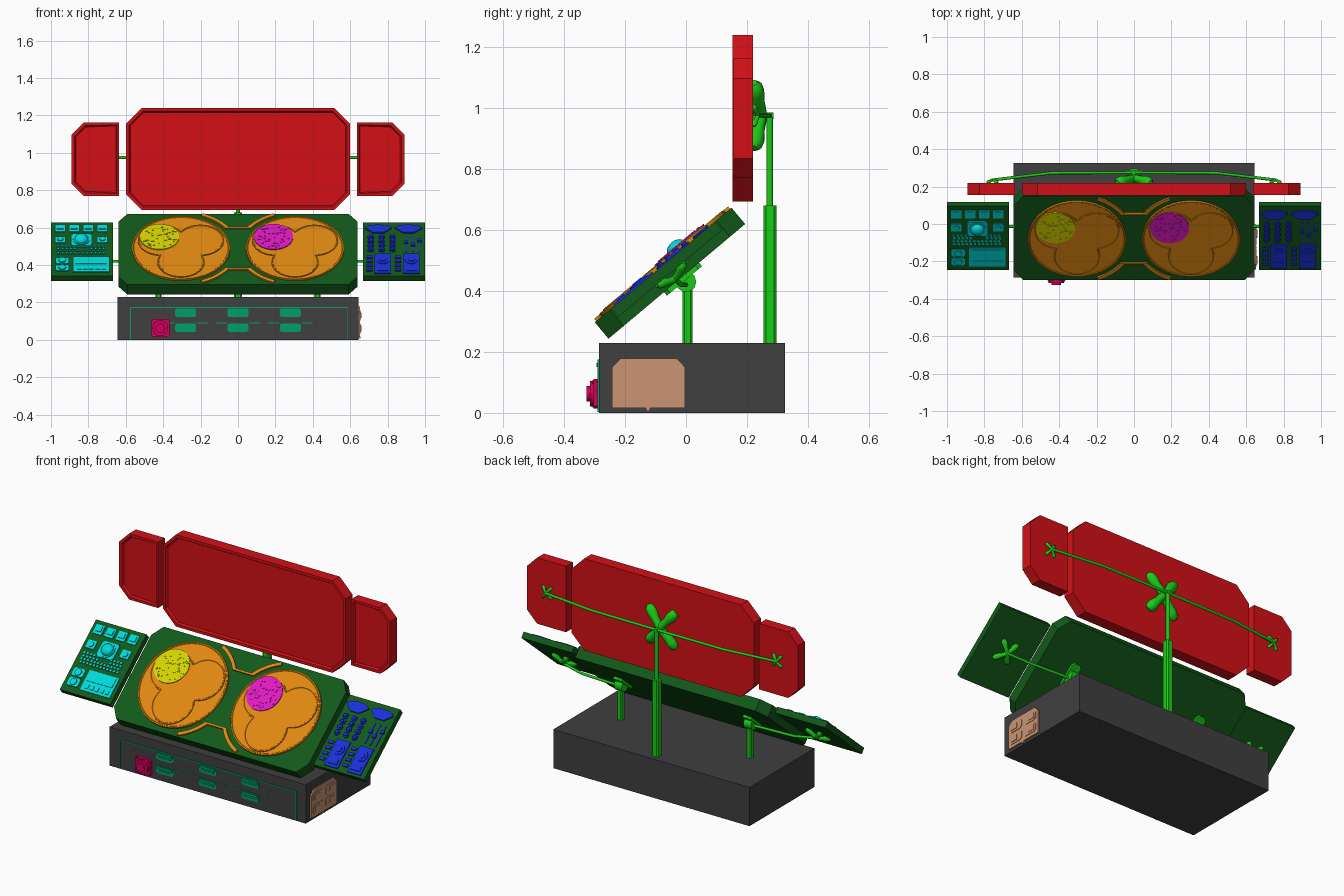
import bpy, bmesh, math, random
from math import radians, sin, cos, sqrt
from mathutils import Matrix, Vector

if "Cube" in bpy.data.objects:
    bpy.data.objects.remove(bpy.data.objects["Cube"])

random.seed(4)
COLORS = dict(grey=(.05, .05, .05), red=(.65, .005, .008), desk=(.006, .1, .01), stand=(.01, .6, .008),
              orange=(.75, .25, .006), cyan=(0, .7, .7), blue=(.01, .03, .7), yellow=(.65, .65, 0),
              magenta=(.75, .01, .55), teal=(0, .35, .15), crimson=(.65, 0, .1), tan=(.6, .3, .17))
MATS = {}
for key, c in COLORS.items():
    MATS[key] = bpy.data.materials.new(key)
    MATS[key].diffuse_color = (*c, 1)

T, R = Matrix.Translation, Matrix.Rotation
DESK = T((0, -.075, .485)) @ R(radians(40), 4, 'X')           # sloping desk top plane
FRONT = T((0, -.285, 0)) @ R(radians(90), 4, 'X')             # front face of the base
RIGHT = T((.645, 0, 0)) @ R(radians(90), 4, 'Z') @ R(radians(90), 4, 'X')  # right face of the base


# ---- helpers: outlines, extruded reliefs, tubes ----
def rect(cx, cy, w, h, c=0, cv=None):
    w, h, cv = w / 2, h / 2, cv or c
    if not c:
        return [(cx - w, cy - h), (cx + w, cy - h), (cx + w, cy + h), (cx - w, cy + h)]
    return [(cx + x, cy + y) for x, y in ((-w + c, -h), (w - c, -h), (w, -h + cv), (w, h - cv),
                                          (w - c, h), (-w + c, h), (-w, h - cv), (-w, -h + cv))]


def disc(cx, cy, r, n=24):
    return [(cx + r * cos(2 * math.pi * i / n), cy + r * sin(2 * math.pi * i / n)) for i in range(n)]


def relief(name, shapes, frame, color, insets=()):
    """Extrude each (outline, z0, z1) in the frame; insets sink the top faces in steps."""
    bm = bmesh.new()
    tops = []
    for pts, z0, z1 in shapes:
        low = [bm.verts.new((x, y, z0)) for x, y in pts]
        high = [bm.verts.new((x, y, z1)) for x, y in pts]
        bm.faces.new(low[::-1])
        tops.append(bm.faces.new(high))
        for i in range(len(pts)):
            j = (i + 1) % len(pts)
            bm.faces.new((low[i], low[j], high[j], high[i]))
    bmesh.ops.recalc_face_normals(bm, faces=bm.faces)
    for thick, depth in insets:
        bmesh.ops.inset_region(bm, faces=tops, thickness=thick, depth=depth)
    bm.transform(frame)
    me = bpy.data.meshes.new(name)
    bm.to_mesh(me)
    ob = bpy.data.objects.new(name, me)
    bpy.context.collection.objects.link(ob)
    me.materials.append(MATS[color])
    return ob


def tube(name, paths, r, frame=Matrix(), color='stand'):
    cu = bpy.data.curves.new(name, 'CURVE')
    cu.dimensions, cu.bevel_depth, cu.bevel_resolution, cu.use_fill_caps = '3D', r, 3, True
    for path in paths:
        sp = cu.splines.new('POLY')
        sp.points.add(len(path) - 1)
        for p, q in zip(sp.points, path):
            p.co = (*(frame @ Vector(q[:3])), 1)
            p.radius = q[3] if len(q) > 3 else 1
    ob = bpy.data.objects.new(name, cu)
    bpy.context.collection.objects.link(ob)
    cu.materials.append(MATS[color])
    bpy.ops.object.select_all(action='DESELECT')
    ob.select_set(True)
    bpy.context.view_layer.objects.active = ob
    bpy.ops.object.convert(target='MESH')
    bpy.ops.object.shade_smooth_by_angle(angle=radians(40))


def clover(name, frame, s, h):
    """Four-armed mounting bracket, domed away from its surface."""
    prof = [(-1, 0, .5), (-.9, .15, .95), (-.7, .35, 1.1), (-.4, .75, .8), (-.15, 1, .8)]
    prof += [(-t, k, w) for t, k, w in reversed(prof)]
    paths = [[(t * s * cos(a), t * s * sin(a), k * h, w) for t, k, w in prof]
             for a in (radians(50), radians(130))]
    tube(name, paths, s * .2, frame)


# ---- base cabinet ----
relief('base_cabinet', [(rect(0, .02, 1.29, .61), 0, .23)], Matrix(), 'grey')

trim = [(rect(.005, .173, 1.16, .005), 0, .005)]
trim += [(rect(x, .088, .005, .17), 0, .005) for x in (-.574, .584)]
for x in (-.28, 0, .28):
    trim += [(rect(x + s * .09, .09, .06, .004), 0, .004) for s in (-1, 1)]
    for z in (.145, .065):
        trim += [(rect(x, z, .112, .046, .008), 0, .003), (rect(x, z + .012, .1, .014), 0, .009),
                 (rect(x, z - .008, .085, .005), 0, .006)]
relief('drawer_handles', trim, FRONT, 'teal')

knob = [(rect(-.415, .063, .096, .096, .008), 0, .018), (disc(-.415, .063, .042, 16), 0, .03),
        (disc(-.415, .063, .026, 12), 0, .042)]
knob += [(disc(-.415 + x, .063 + z, .006, 8), 0, .022) for x in (-.039, .039) for z in (-.039, .039)]
relief('front_dial', knob, FRONT, 'crimson')

hatch_outline = [(-.243, .016), (-.003, .016), (-.003, .15), (-.03, .178), (-.215, .178), (-.243, .15)]
hatch = [(hatch_outline, 0, .008), (rect(-.125, .012, .014, .012), 0, .01)]
for sx in (-1, 1):
    for sz in (-1, 1):
        cx, cz = -.123 + sx * .058, .096 + sz * .035
        hatch += [(rect(cx, cz, .095, .055, .012), 0, .011), (rect(cx + sx * .012, cz, .045, .03), 0, .014)]
relief('side_hatch', hatch, RIGHT, 'tan')

# ---- sloping desk and its side wings ----
relief('desk_panel', [(rect(0, 0, 1.28, .585, .048, .065), -.07, 0)], DESK, 'desk')
for side, sx in (('left', -1), ('right', 1)):
    relief(side + '_wing_panel', [(rect(sx * .834, 0, .332, .445), -.036, 0)], DESK, 'desk')


# ---- round displays with three-lobed inlays ----
def trefoil(cx, d=.12, rho=.126, n=96):
    pts = []
    for i in range(n):
        t = 360 * i / n
        a = radians((t - 30 + 60) % 120 - 60)
        r = d * cos(a) + sqrt(rho ** 2 - (d * sin(a)) ** 2)
        pts.append((cx + r * cos(radians(t)), r * sin(radians(t))))
    return pts


for side, cx, col in (('left', -.305, 'yellow'), ('right', .305, 'magenta')):
    relief(side + '_round_display', [(disc(cx, 0, .262, 64), 0, .012)], DESK, 'orange',
           [(.007, 0), (.003, -.003)])
    relief(side + '_display_lobes', [(trefoil(cx), .005, .015)], DESK, 'orange', [(.006, 0), (.002, -.002)])
    gx, gy = cx - .115, .083
    shapes = [(disc(gx, gy, .105, 40), .005, .018)]
    for _ in range(45):
        r, a = .092 * sqrt(random.random()), random.uniform(0, 6.28)
        px, py = gx + r * cos(a), gy + r * sin(a)
        if random.random() < .5:
            shapes.append((disc(px, py, random.uniform(.003, .007), 7), .015, .021))
        else:
            shapes.append((rect(px, py, random.uniform(.006, .02), .005), .015, .021))
    relief(side + '_display_spot', shapes, DESK, col)

# curved trim running between the displays
brackets = []
for sv in (1, -1):
    def edge(r):
        arc = [(-.305 + r * cos(radians(a)), sv * r * sin(radians(a))) for a in range(68, 34, -3)]
        return arc + [(-x, y) for x, y in reversed(arc)]
    brackets.append((edge(.309) + edge(.289)[::-1], 0, .01))
relief('display_trim', brackets, DESK, 'orange')

# ---- left wing controls ----
ctl = []
for x in (-.95, -.875, -.8, -.725):
    ctl += [(rect(x, .169, .056, .056), 0, .006), (rect(x, .172, .036, .03), 0, .011)]
for x in (-.95, -.725):
    ctl += [(rect(x, .075, .056, .05), 0, .006), (disc(x, .075, .016, 12), 0, .012)]
ctl += [(rect(-.837, .069, .112, .1, .012), 0, .008), (disc(-.837, .069, .044), 0, .013)]
for row in range(4):
    ctl += [(rect(-.965 + .022 * i + .005 * (row % 2), .02 - row * .019, .013, .011), 0, .006)
            for i in range(12) if row > 1 or not 4 < i < 8]
for v in (-.1, -.16):
    ctl += [(rect(-.94, v, .072, .05, .008), 0, .006), (disc(-.94, v, .02, 12), 0, .013)]
ctl += [(rect(-.785, -.13, .195, .125), 0, .006), (rect(-.785, -.105, .165, .055), 0, .01)]
ctl += [(rect(-.85 + i * .033, -.165, .024, .025), 0, .01) for i in range(5)]
relief('left_wing_controls', ctl, DESK, 'cyan')

bpy.ops.mesh.primitive_uv_sphere_add(segments=24, ring_count=12, radius=.036)
ball = bpy.context.object
ball.name = 'trackball'
ball.matrix_world = DESK @ T((-.837, .069, .012)) @ Matrix.Diagonal((1, 1, .75, 1))
ball.data.materials.append(MATS['cyan'])
bpy.ops.object.shade_smooth_by_angle()

# ---- right wing controls ----
ctl = []
for x in (.75, .912):
    fan = [(x - .03, .132), (x + .03, .132), (x + .072, .17)]
    fan += [(x + .072 * cos(a), .17 + .025 * sin(a)) for a in (.6, 1.1, 1.57, 2.04, 2.54)] + [(x - .072, .17)]
    ctl += [(fan, 0, .008)]
for x in (.71, .768, .826):
    for v in (.097, .062, .027, -.008):
        ctl += [(disc(x, v, .017, 10), 0, .007), (disc(x, v, .01, 8), 0, .014)]
for x, k in ((.9, .05), (.935, .03), (.97, .065)):
    ctl += [(rect(x, .04, .007, .13), 0, .004), (rect(x, k, .02, .018), 0, .012)]
for x in (.775, .927):
    ctl += [(rect(x, -.125, .088, .165), 0, .007), (disc(x, -.1, .033, 20), 0, .012),
            (disc(x, -.1, .018, 16), 0, .016), (rect(x, -.175, .06, .03), 0, .012)]
    ctl += [(rect(x - .072, -.07 - i * .035, .032, .018), 0, .008) for i in range(4)]
relief('right_wing_controls', ctl, DESK, 'blue')

# ---- screens ----
SCREEN = T((0, .22, 0)) @ R(radians(90), 4, 'X')
bezel = [(.018, 0), (.008, -.012)]
relief('main_screen', [(rect(0, .967, 1.2, .546, .085), 0, .068)], SCREEN, 'red', bezel)
for side, s in (('left', -1), ('right', 1)):
    pts = [(.635, .77), (.825, .77), (.89, .835), (.89, 1.097), (.825, 1.162), (.635, 1.162)]
    relief(side + '_screen', [([(s * x, z) for x, z in pts], 0, .064)], SCREEN, 'red', bezel)

# ---- screen stand ----
relief('screen_post_lower', [(rect(0, .275, .042, .042, .008), .23, .68)], Matrix(), 'stand')
tube('screen_post_upper', [[(0, .275, .66), (0, .275, .985)], [(0, .23, .975), (0, .287, .975)]], .011)
tube('screen_crossbar', [[(-.76, .235, .975), (-.44, .273, .975), (0, .275, .975),
                          (.44, .273, .975), (.76, .235, .975)]], .008)
BACK = R(radians(-90), 4, 'X')
clover('main_screen_bracket', T((0, .22, .975)) @ BACK, .14, .022)
for side, s in (('left', -1), ('right', 1)):
    clover(side + '_screen_bracket', T((s * .757, .22, .975)) @ BACK, .045, .014)

# ---- desk supports and wing arms ----
UNDER = R(radians(180), 4, 'X')
for side, s in (('left', -1), ('right', 1)):
    x = s * .425
    relief(side + '_desk_post', [(rect(x, .005, .032, .032, .006), .23, .43)], Matrix(), 'stand')
    tube(side + '_desk_hinge', [[(x - .025, 0, .43), (x + .025, 0, .43)]], .034)
    relief(side + '_hinge_plate', [(rect(x, .02, .06, .15, .015), -.085, -.068)], DESK, 'stand')
    tube(side + '_wing_arm', [[(x, 0, .42), (s * .7, -.015, .42), (s * .834, -.035, .437)]], .008)
    clover(side + '_wing_bracket', DESK @ T((s * .834, 0, -.036)) @ UNDER, .075, .022)

for m in bpy.data.materials:
    if m.users and not m.is_grease_pencil:
        m.use_nodes = True
        m.node_tree.nodes["Principled BSDF"].inputs["Base Color"].default_value = m.diffuse_color
